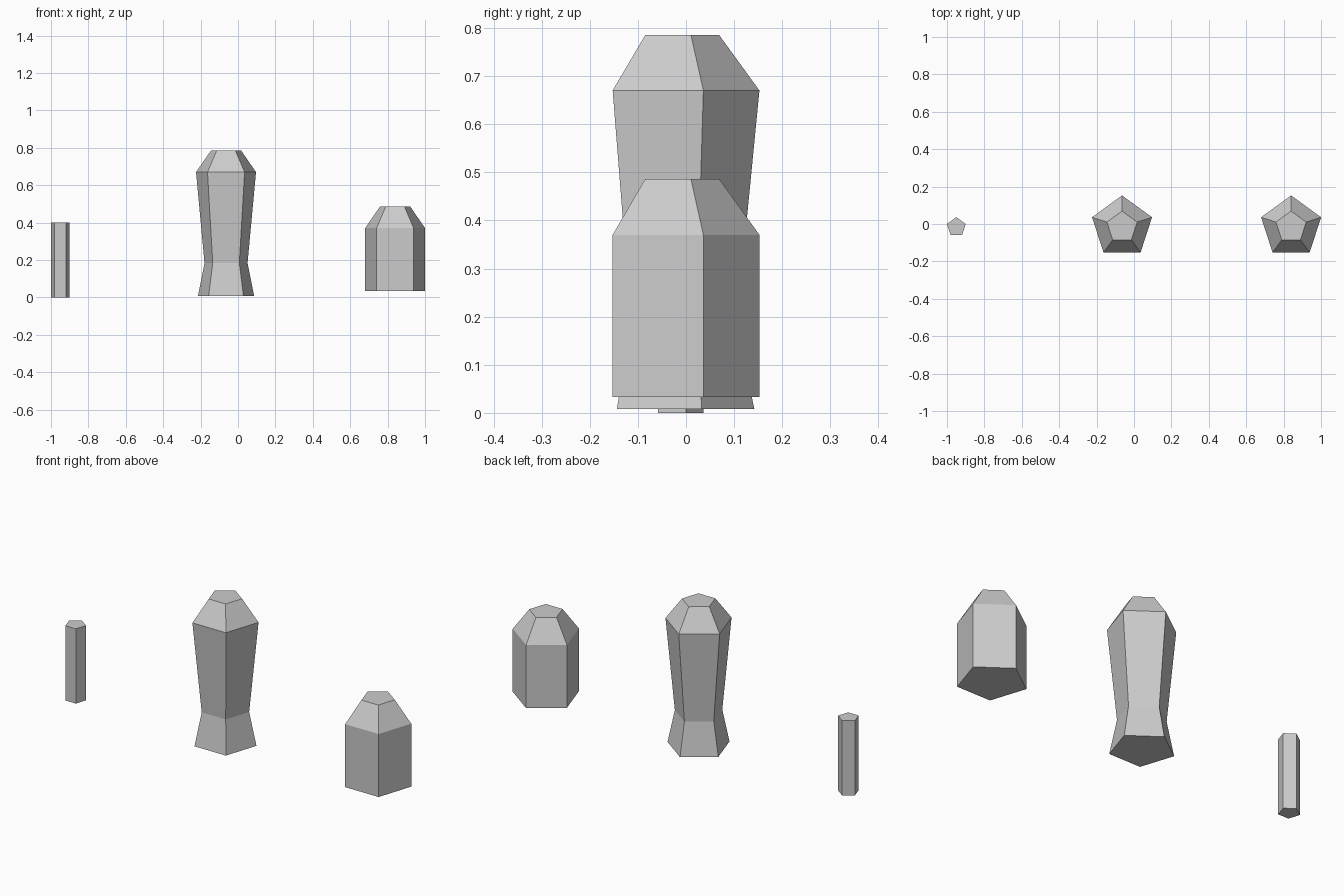
import bpy, bmesh, math

if "Cube" in bpy.data.objects:
    bpy.data.objects.remove(bpy.data.objects["Cube"])

SIDES = 5
Y = -0.016  # shared pentagon axis offset (back corner is further out than the front flat)


def lathe(name, x, profile):
    """Closed five-sided solid from (radius, height) rings, one corner pointing back."""
    bm = bmesh.new()
    rings = []
    for r, z in profile:
        angles = [math.pi / 2 + i * math.tau / SIDES for i in range(SIDES)]
        rings.append([bm.verts.new((r * math.cos(a), r * math.sin(a), z)) for a in angles])
    for low, high in zip(rings, rings[1:]):
        for i in range(SIDES):
            j = (i + 1) % SIDES
            bm.faces.new((low[i], low[j], high[j], high[i]))
    bm.faces.new(rings[0][::-1])
    bm.faces.new(rings[-1])
    bmesh.ops.recalc_face_normals(bm, faces=bm.faces)
    mesh = bpy.data.meshes.new(name)
    bm.to_mesh(mesh)
    bm.free()
    obj = bpy.data.objects.new(name, mesh)
    obj.location = (x, Y, 0)
    bpy.context.collection.objects.link(obj)
    return obj


# Thin straight rod
lathe("thin_rod", -0.95, [(0.0526, 0), (0.0526, 0.4)])
# Tall waisted post with flared foot and tapered cap
lathe("waisted_post", -0.064, [(0.158, 0.008), (0.121, 0.184), (0.1686, 0.67), (0.085, 0.785)])
# Short straight block with tapered cap
lathe("short_post", 0.84, [(0.1686, 0.033), (0.1686, 0.37), (0.085, 0.486)])
